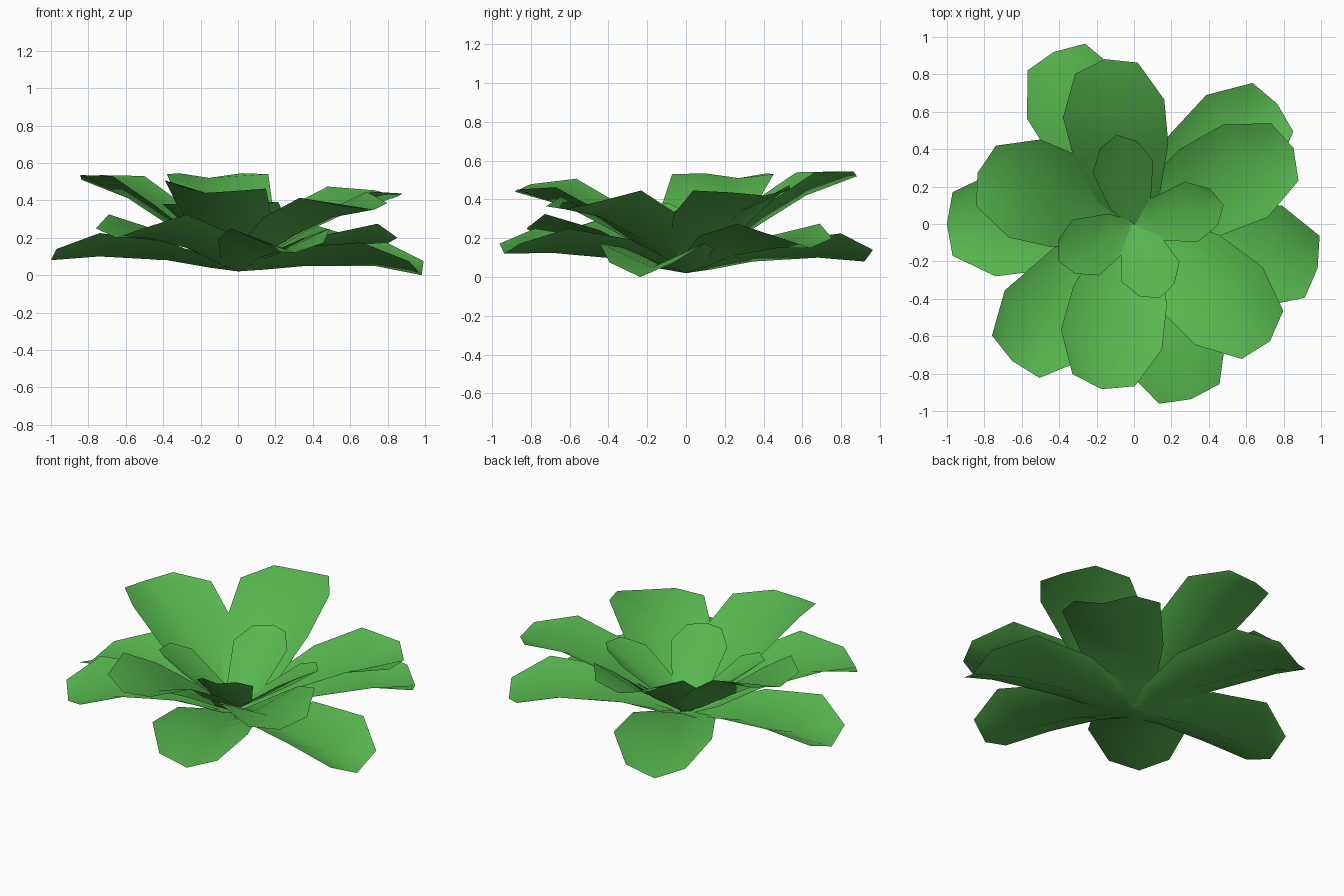
import bpy, math

if "Cube" in bpy.data.objects:
    bpy.data.objects.remove(bpy.data.objects["Cube"])

green = bpy.data.materials.new("leaf green")
green.diffuse_color = (0.095, 0.47, 0.078, 1)
green.use_nodes = True
green.node_tree.nodes["Principled BSDF"].inputs["Base Color"].default_value = green.diffuse_color


def leaf(name, angle, length, rows, tip_z, tilt=0.0):
    """Cupped leaf from rows of (distance, half width, rib height, cup height);
    the last row holds the shoulders, closed by a pointed rib tip."""
    a = math.radians(angle)
    ca, sa = math.cos(a), math.sin(a)
    verts, faces = [], []
    for i, (d, w, z, cup) in enumerate(rows):
        last = i == len(rows) - 1
        for s in (-1, 0, 1):
            r = length if last and s == 0 else d
            h = tip_z if last and s == 0 else z + cup * abs(s) + s * tilt * w
            verts.append((r * ca - s * w * sa, r * sa + s * w * ca, h))
        if i:
            for c in range(2):
                p, q = 3 * (i - 1) + c, 3 * i + c
                faces.append((p, q, q + 1, p + 1))
    me = bpy.data.meshes.new(name)
    me.from_pydata(verts, [], faces)
    me.materials.append(green)
    for p in me.polygons:
        p.use_smooth = True
    ob = bpy.data.objects.new(name, me)
    bpy.context.collection.objects.link(ob)


# outer ring: nearly flat drooping leaves (angle, length, rib height, tip height)
for i, (ang, ln, mz, tz) in enumerate([
        (40, 1.0, .15, .15), (115, 1.015, .10, .08), (180, 1.0, .10, .08),
        (228.3, .98, .20, .20), (288, .985, .125, .12), (346.5, 1.01, .05, .0)]):
    leaf(f"outer_leaf_{i+1}", ang, ln, [
        (0.0, .04, .02, .01),
        (.15, .15, .02 + mz * .2, .05),
        (.38, .235, .02 + mz * .6, .10),
        (.74 * ln, .28, mz, .125),
        (.97 * ln, .17, (mz + tz) / 2, .05)], tz)

# middle ring: raised leaves (angle, length, rib height, tip height, sideways tilt)
for i, (ang, ln, mz, tz, tilt) in enumerate([
        (25.5, .945, .34, .42, .05), (100, .895, .42, .52, 0), (162, .88, .41, .51, 0),
        (259, .90, .365, .44, -.08), (319.2, .96, .31, .35, .06)]):
    leaf(f"middle_leaf_{i+1}", ang, ln, [
        (0.0, .04, .03, .01),
        (.15, .17, .03 + mz * .2, .07),
        (.39, .255, .03 + mz * .58, .11),
        (.70 * ln, .275, mz, .12),
        (.945 * ln, .17, tz - .02, .045)], tz, tilt)

# heart: small upright leaves
for i, (ang, ln, tz) in enumerate([
        (12, .49, .37), (101, .485, .36), (206, .45, .38), (289, .42, .39)]):
    leaf(f"heart_leaf_{i+1}", ang, ln, [
        (0.0, .02, .05, .01),
        (.10, .11, .05 + tz * .16, .04),
        (.64 * ln, .165, tz * .66, .07),
        (.89 * ln, .10, tz - .03, .03)], tz)
